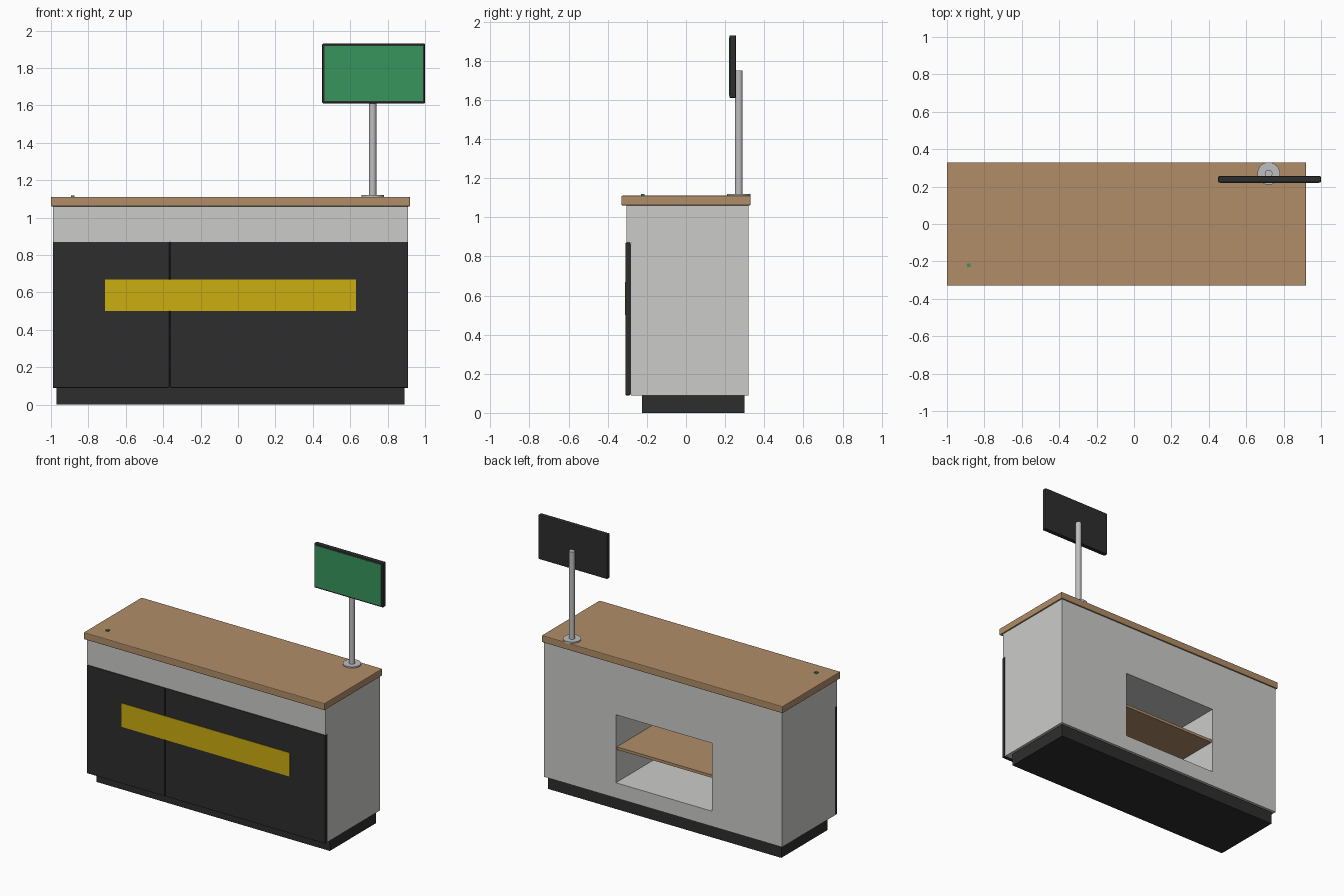
import bpy, bmesh
from mathutils import Vector

if "Cube" in bpy.data.objects:
    bpy.data.objects.remove(bpy.data.objects["Cube"])


def material(name, r, g, b):
    m = bpy.data.materials.new(name)
    m.diffuse_color = (r, g, b, 1)
    m.use_nodes = True
    m.node_tree.nodes["Principled BSDF"].inputs["Base Color"].default_value = m.diffuse_color
    return m


GREY = material("light grey laminate", 0.60, 0.60, 0.59)
DARK = material("charcoal", 0.027, 0.027, 0.027)
WOOD = material("wood", 0.44, 0.27, 0.14)
YELLOW = material("yellow", 0.60, 0.42, 0.005)
GREEN = material("green", 0.04, 0.30, 0.11)
STEEL = material("brushed steel", 0.52, 0.52, 0.52)


def finish(name, bm, mat, bevel=0):
    me = bpy.data.meshes.new(name)
    bm.to_mesh(me)
    bm.free()
    me.materials.append(mat)
    ob = bpy.data.objects.new(name, me)
    bpy.context.collection.objects.link(ob)
    if bevel:
        mod = ob.modifiers.new("bevel", 'BEVEL')
        mod.width, mod.segments = bevel, 2
    return ob


def box(name, lo, hi, mat, bevel=0):
    lo, hi = Vector(lo), Vector(hi)
    bm = bmesh.new()
    bmesh.ops.create_cube(bm, size=1)
    for v in bm.verts:
        v.co = (lo + hi) / 2 + v.co * (hi - lo)
    return finish(name, bm, mat, bevel)


def cylinder(name, x, y, z0, z1, radius, mat):
    bm = bmesh.new()
    bmesh.ops.create_cone(bm, cap_ends=True, segments=40, radius1=radius,
                          radius2=radius, depth=z1 - z0)
    bmesh.ops.translate(bm, verts=bm.verts, vec=(x, y, (z0 + z1) / 2))
    ob = finish(name, bm, mat)
    bpy.context.view_layer.objects.active = ob
    ob.select_set(True)
    bpy.ops.object.shade_smooth_by_angle()
    ob.select_set(False)


# Plinth and cabinet
box("plinth", (-0.97, -0.225, 0), (0.89, 0.30, 0.09), DARK)
body = box("cabinet_body", (-0.99, -0.28, 0.09), (0.91, 0.32, 1.06), GREY)

# Open niche in the back
cutter = box("niche_cutter", (-0.43, -0.26, 0.20), (0.335, 0.40, 0.69), GREY)
cutter.hide_render = True
mod = body.modifiers.new("niche", 'BOOLEAN')
mod.object, mod.operation, mod.solver = cutter, 'DIFFERENCE', 'EXACT'
bpy.context.view_layer.objects.active = body
bpy.ops.object.modifier_apply(modifier=mod.name)
bpy.data.objects.remove(cutter)
box("niche_shelf", (-0.43, -0.26, 0.435), (0.335, 0.31, 0.455), WOOD)

# Front fascia and the two dark panels
box("front_fascia", (-0.99, -0.305, 0.87), (0.91, -0.28, 1.06), GREY)
seam = -0.365
box("front_panel_left", (-0.99, -0.31, 0.09), (seam - 0.002, -0.285, 0.87), DARK, 0.003)
box("front_panel_right", (seam + 0.002, -0.31, 0.09), (0.91, -0.285, 0.87), DARK, 0.003)
box("panel_backing", (-0.985, -0.295, 0.095), (0.905, -0.28, 0.865), DARK)
box("yellow_band", (-0.71, -0.313, 0.50), (0.63, -0.309, 0.67), YELLOW)

# Worktop with a small green indicator
box("worktop", (-1.0, -0.33, 1.06), (0.92, 0.33, 1.11), WOOD, 0.005)
box("indicator", (-0.894, -0.23, 1.108), (-0.874, -0.212, 1.118), GREEN)

# Display on its pole
cylinder("pole_base", 0.72, 0.27, 1.108, 1.12, 0.06, STEEL)
cylinder("pole", 0.72, 0.27, 1.11, 1.75, 0.02, STEEL)
box("display_case", (0.45, 0.222, 1.61), (1.0, 0.256, 1.93), DARK, 0.006)
box("display_screen", (0.462, 0.219, 1.622), (0.988, 0.224, 1.918), GREEN)
